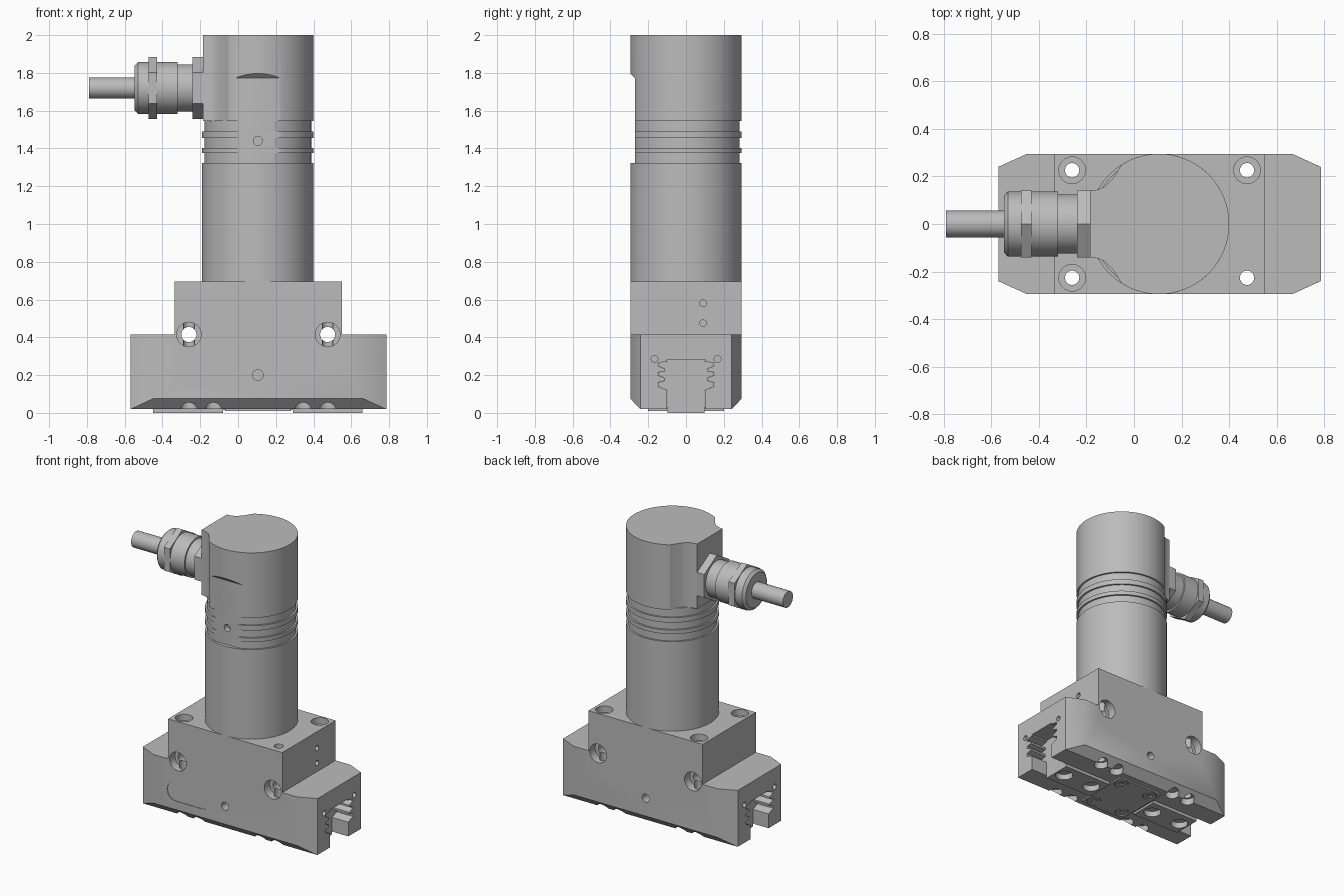
import bpy, bmesh, math
from mathutils import Matrix, Vector

if "Cube" in bpy.data.objects:
    bpy.data.objects.remove(bpy.data.objects["Cube"])

metal = bpy.data.materials.new("satin_grey")
metal.use_nodes = True
GREY = (0.5, 0.5, 0.5, 1)
metal.diffuse_color = GREY
metal.node_tree.nodes["Principled BSDF"].inputs["Base Color"].default_value = GREY

CX = 0.105          # centre line of the column
R = 0.295           # column radius
AXES = {"z": Matrix.Identity(4),
        "x": Matrix(((0, 0, 1, 0), (1, 0, 0, 0), (0, 1, 0, 0), (0, 0, 0, 1))),
        "y": Matrix(((1, 0, 0, 0), (0, 0, 1, 0), (0, -1, 0, 0), (0, 0, 0, 1)))}


def add_object(name, bm):
    bmesh.ops.recalc_face_normals(bm, faces=bm.faces)
    mesh = bpy.data.meshes.new(name)
    bm.to_mesh(mesh)
    bm.free()
    mesh.materials.append(metal)
    obj = bpy.data.objects.new(name, mesh)
    bpy.context.collection.objects.link(obj)
    return obj


def loft(name, rings, axis="z", at=(0, 0, 0)):
    """Skin a stack of equal-length rings, capped at both ends."""
    bm = bmesh.new()
    loops = [[bm.verts.new(p) for p in ring] for ring in rings]
    n = len(loops[0])
    for a, b in zip(loops, loops[1:]):
        for i in range(n):
            j = (i + 1) % n
            bm.faces.new((a[i], a[j], b[j], b[i]))
    bm.faces.new(loops[0])
    bm.faces.new(loops[-1])
    bm.transform(Matrix.Translation(Vector(at)) @ AXES[axis])
    return add_object(name, bm)


def lathe(name, profile, axis="z", at=(0, 0, 0), sides=64):
    """Turn (radius, position) pairs about an axis."""
    ang = [2 * math.pi * i / sides for i in range(sides)]
    rings = [[(r * math.cos(t), r * math.sin(t), h) for t in ang] for r, h in profile]
    return loft(name, rings, axis, at)


def rod(name, r, lo, hi, axis="z", at=(0, 0, 0), sides=32):
    return lathe(name, [(r, lo), (r, hi)], axis, at, sides)


def prism(name, outline, lo, hi, axis="z"):
    return loft(name, [[(u, v, h) for u, v in outline] for h in (lo, hi)], axis)


def box(name, x, y, z):
    return prism(name, [(x[0], y[0]), (x[1], y[0]), (x[1], y[1]), (x[0], y[1])], *z)


def boolean(obj, other, operation="DIFFERENCE"):
    other.hide_render = True
    mod = obj.modifiers.new("cut", "BOOLEAN")
    mod.operation, mod.solver, mod.object = operation, "EXACT", other
    bpy.context.view_layer.objects.active = obj
    bpy.ops.object.modifier_apply(modifier=mod.name)
    bpy.data.objects.remove(other)


def drill(obj, r, lo, hi, axis, at):
    boolean(obj, rod("cutter", r, lo, hi, axis, at))


# Base body: clipped plan corners, chamfered lower long edges
X0, X1, Y, C = -0.57, 0.785, 0.295, 0.055


def plan(y, inset):
    pts = [(X0, -0.24), (X0 + inset, -y), (X1 - inset, -y), (X1, -0.24)]
    return pts + [(px, -py) for px, py in reversed(pts)]


rings = [[(px, py, z) for px, py in plan(y, i)]
         for y, i, z in ((0.241, 0.002, 0.02), (Y, 0.12, 0.02 + C), (Y, 0.12, 0.415))]
body = loft("gripper_body", rings)
boolean(body, box("block", (-0.335, 0.55), (-Y, Y), (0.3, 0.695)), "UNION")

# Toothed guide slot running through the length of the body
half = [(0.1, -0.05), (0.1, 0.12), (0.15, 0.14), (0.15, 0.16)]
for z in (0.17, 0.22):
    half += [(0.112, z), (0.112, z + 0.014), (0.15, z + 0.03), (0.15, z + 0.044)]
half += [(0.1, 0.272), (0.1, 0.282)]
slot = half + [(-y, z) for y, z in reversed(half)]
boolean(body, prism("cutter", slot, -1, 1, "x"))

# Mounting holes: vertical, crosswise and on the end faces
for x in (-0.26, 0.475):
    drill(body, 0.04, -1, 1, "y", (x, 0, 0.415))
    for s in (-1, 1):
        drill(body, 0.03, -1, 1, "z", (x, s * 0.226, 0))
        drill(body, 0.065, Y - 0.06, 1, "y", (x, 0, 0.415)) if s > 0 else \
            drill(body, 0.065, -1, 0.06 - Y, "y", (x, 0, 0.415))
        if x < 0 or s > 0:
            drill(body, 0.056, 0.65, 1, "z", (x, s * 0.226, 0))
for s in (-1, 1):
    for x in (-0.26, -0.13, 0.345, 0.475):
        drill(body, 0.045, -0.1, 0.065, "z", (x, s * 0.23, 0))
    drill(body, 0.028, 0.2, 0.4, "y", (CX, 0, 0.2)) if s > 0 else \
        drill(body, 0.028, -0.4, -0.2, "y", (CX, 0, 0.2))
    drill(body, 0.018, 0.74, 0.9, "x", (0, s * 0.167, 0.285))
    drill(body, 0.018, -0.7, -0.53, "x", (0, s * 0.167, 0.285))
for z in (0.475, 0.58):
    drill(body, 0.018, 0.5, 0.7, "x", (0, 0.09, z))

# Shallow rounded badge recess on the front
badge = []
for cx, start in ((-0.07, -90), (-0.275, 90)):
    badge += [(cx + 0.068 * math.cos(math.radians(start + a)),
               -0.202 + 0.068 * math.sin(math.radians(start + a))) for a in range(0, 181, 15)]
boolean(body, prism("cutter", badge, -0.4, 0.004 - Y, "y"))

# Sliding jaws inside the slot, with round pockets underneath
for side, x0, x1 in (("right", -0.45, -0.08), ("left", 0.29, 0.66)):
    jaw = prism(side + "_jaw", [(y * 0.99, max(z, 0.0)) for y, z in slot], x0, x1, "x")
    for d in (0.26, 0.49):
        drill(jaw, 0.056, -0.1, 0.04, "z", (CX + (d if side == "left" else -d), 0, 0))
box("slot_core", (-0.08, 0.29), (-0.099, 0.099), (0.015, 0.28))

# Bottom cover plate with four socket screws
cover = box("bottom_cover", (-0.07, 0.28), (-0.2, 0.2), (0.01, 0.03))
for sx in (-1, 1):
    for sy in (-1, 1):
        at = (CX + sx * 0.12, sy * 0.14, 0)
        drill(cover, 0.046, -0.1, 0.024, "z", at)
        screw = rod("cover_screw", 0.04, 0.012, 0.03, "z", at)
        boolean(screw, rod("cutter", 0.02, -0.1, 0.022, "z", at, 6))

# Column with grooved collar
N = 0.283
profile = [(R, 0.69), (R, 1.322), (N, 1.322), (N, 1.375), (R, 1.375), (R, 1.403),
           (N, 1.403), (N, 1.455), (R, 1.455), (R, 1.49), (N, 1.49), (N, 1.55)]
column = lathe("motor_column", profile, "z", (CX, 0, 0), 96)

# Head: round with a flat cable boss
arc = [(CX + R * math.cos(math.radians(a)), R * math.sin(math.radians(a)))
       for a in range(-122, 123, 4)]
boss = [(-0.09, 0.19), (-0.12, 0.16), (-0.15, 0.145), (-0.185, 0.14)]
head = prism("motor_head", arc + boss + [(x, -y) for x, y in reversed(boss)], 1.545, 2)

# Flat milled down the front of head and collar
flat = [(-0.27, 1.322), (-0.27, 1.772), (-0.31, 1.812), (-0.5, 1.812), (-0.5, 1.322)]
for part in (column, head):
    boolean(part, prism("cutter", flat, -0.2, 0.4, "x"))
drill(column, 0.024, -0.4, -0.23, "y", (CX, 0, 1.44))

# Cable gland and cable
axis_at = (0, 0, 1.72)
gland = [(0.055, -0.547), (0.118, -0.547), (0.137, -0.53), (0.137, -0.32),
         (0.125, -0.32), (0.125, -0.2)]
lathe("cable_gland", gland, "x", axis_at)
for name, lo, hi in (("gland_lock_nut", -0.24, -0.184), ("gland_cap_nut", -0.475, -0.43)):
    nut = rod(name, 0.163, lo, hi, "x", axis_at, 6)
    nut.data.transform(Matrix.Translation(axis_at) @ Matrix.Rotation(math.pi / 2, 4, "X")
                       @ Matrix.Translation(-Vector(axis_at)))
rod("cable", 0.056, -0.79, -0.54, "x", axis_at)

# Smooth shading with sharp edges kept
for obj in bpy.context.scene.objects:
    if obj.type == "MESH":
        bpy.ops.object.select_all(action="DESELECT")
        obj.select_set(True)
        bpy.context.view_layer.objects.active = obj
        bpy.ops.object.shade_smooth_by_angle(angle=math.radians(25))
